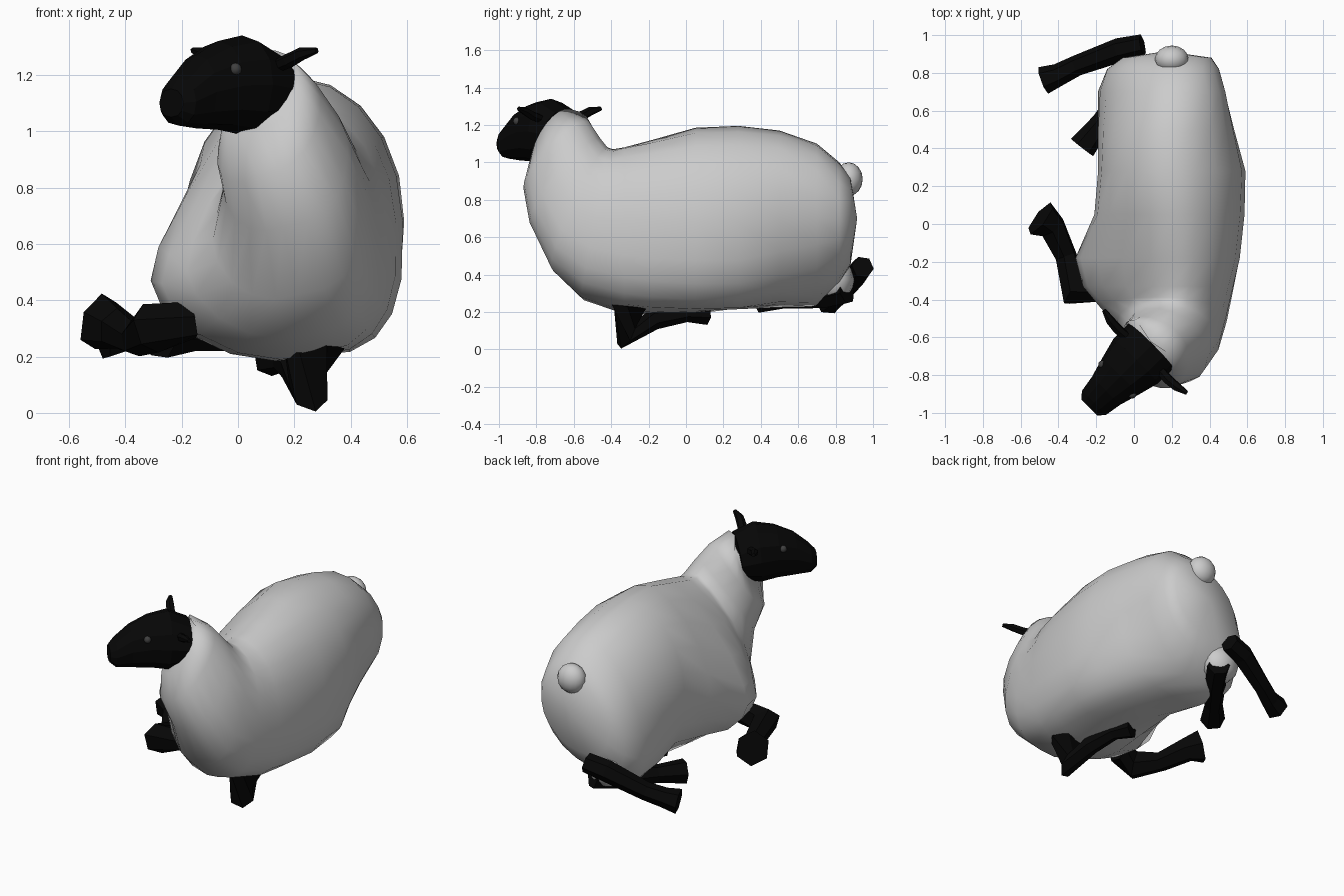
import bpy, bmesh
from math import sin, cos, pi
from mathutils import Vector as V

black = bpy.data.materials.new("black")
black.diffuse_color = (0.002, 0.002, 0.002, 1)
dark = bpy.data.materials.new("dark_grey")
dark.diffuse_color = (0.05, 0.05, 0.05, 1)


def skin(name, rings, mat=None, smooth=False, tip=None):
    """Bridge rings of points into one closed tube."""
    bm = bmesh.new()
    vs = [[bm.verts.new(p) for p in r] for r in rings]
    n = len(vs[0])
    for a, b in zip(vs, vs[1:]):
        for i in range(n):
            j = (i + 1) % n
            bm.faces.new((a[i], a[j], b[j], b[i]))
    if tip:
        t = bm.verts.new(tip)
        for i in range(n):
            bm.faces.new((t, vs[0][(i + 1) % n], vs[0][i]))
    else:
        bm.faces.new(vs[0])
    bm.faces.new(vs[-1])
    bmesh.ops.recalc_face_normals(bm, faces=bm.faces)
    me = bpy.data.meshes.new(name)
    bm.to_mesh(me)
    bm.free()
    if mat:
        me.materials.append(mat)
    for p in me.polygons:
        p.use_smooth = smooth
    ob = bpy.data.objects.new(name, me)
    bpy.context.collection.objects.link(ob)
    return ob


def section(T, R, B, L, n, ex):
    """Superellipse through top, right, bottom, left; one exponent per quadrant
    (top right, top left, bottom left, bottom right)."""
    T, R, B, L = map(V, (T, R, B, L))
    c = (T + B) / 2
    out = []
    for i in range(n):
        a = 2 * pi * i / n
        ca, sa = cos(a), sin(a)
        e = 2 / ex[min(int(4 * i / n), 3)]
        out.append(c + abs(ca) ** e * ((R if ca >= 0 else L) - c)
                   + abs(sa) ** e * ((T if sa >= 0 else B) - c))
    return out


def tube(name, path, sides=6, flat=1.0):
    """Faceted limb; path entries are x, y, z, radius."""
    pts = [V(p[:3]) for p in path]
    rings = []
    for i, p in enumerate(pts):
        t = (pts[min(i + 1, len(pts) - 1)] - pts[max(i - 1, 0)]).normalized()
        u = t.cross(V((0.3, 0.2, 1))).normalized()
        w = u.cross(t)
        r = path[i][3]
        rings.append([p + r * (cos(2 * pi * k / sides) * u + flat * sin(2 * pi * k / sides) * w)
                      for k in range(sides)])
    return skin(name, rings, black)


def ball(name, loc, scale, mat=None, seg=16):
    bpy.ops.mesh.primitive_uv_sphere_add(segments=seg, ring_count=seg // 2, location=loc)
    ob = bpy.context.object
    ob.name = name
    ob.scale = scale
    bpy.ops.object.shade_smooth()
    if mat:
        ob.data.materials.append(mat)


# Woolly body: straight barrel sections
# y / top x, z / bottom x, z / left x, z / right x, z / left up, left low, right low exponents
barrel = [(0.88, 0.19, 0.92, 0.15, 0.46, -0.06, 0.64, 0.41, 0.72, 2.1, 2.2, 2.1),
          (0.82, 0.19, 1.00, 0.11, 0.36, -0.14, 0.60, 0.45, 0.70, 2.1, 2.3, 2.1),
          (0.70, 0.19, 1.10, 0.07, 0.25, -0.18, 0.58, 0.48, 0.70, 2.1, 2.5, 2.1),
          (0.50, 0.19, 1.17, 0.12, 0.24, -0.19, 0.62, 0.53, 0.69, 2.1, 2.5, 2.3),
          (0.28, 0.20, 1.195, 0.20, 0.215, -0.19, 0.66, 0.59, 0.68, 2.1, 2.3, 2.7),
          (0.05, 0.21, 1.185, 0.25, 0.205, -0.21, 0.58, 0.585, 0.68, 1.9, 2.1, 2.7),
          (-0.18, 0.21, 1.12, 0.26, 0.20, -0.31, 0.47, 0.56, 0.68, 1.6, 1.6, 2.7),
          (-0.33, 0.20, 1.08, 0.27, 0.205, -0.27, 0.46, 0.525, 0.69, 1.5, 1.6, 2.7)]
rings = [section((xt, y, zt), (xr, y, zr), (xb, y, zb), (xl, y, zl), 20, (2.1, up, low, lr))
         for y, xt, zt, xb, zb, xl, zl, xr, zr, up, low, lr in barrel]
# chest and neck sections, tilting up and turning toward the head (T, R, B, L, exponents)
for q, up, low in [
        (((0.20, -0.39, 1.07), (0.49, -0.48, 0.70), (0.26, -0.56, 0.28), (-0.18, -0.44, 0.50)), 1.6, 1.6),
        (((0.20, -0.42, 1.08), (0.455, -0.61, 0.77), (0.21, -0.71, 0.42), (-0.09, -0.51, 0.61)), 1.8, 1.7),
        (((0.19, -0.46, 1.13), (0.39, -0.70, 0.92), (0.16, -0.82, 0.66), (-0.05, -0.56, 0.80)), 1.9, 1.8),
        (((0.15, -0.52, 1.22), (0.29, -0.75, 1.06), (0.07, -0.85, 0.84), (-0.07, -0.58, 0.94)), 2.0, 2.0),
        (((0.085, -0.62, 1.285), (0.21, -0.78, 1.16), (0.01, -0.79, 0.98), (-0.04, -0.53, 1.11)), 2.1, 2.3)]:
    rings.append(section(*q, 20, (2.0, up, low, 2.5)))
skin("woolly_body", rings, smooth=True, tip=(0.17, 0.915, 0.70))

# Haunch tuft and tail
ball("haunch", (0.0, 0.80, 0.37), (0.12, 0.10, 0.12), seg=12)
ball("tail", (0.20, 0.87, 0.91), (0.09, 0.075, 0.09))


# Head frame: forward is diagonal, side is to the animal's left
def head_pt(d, s, z):
    k = 0.7071
    return V((0.085 + k * (s - d), -0.65 - k * (s + d), z))


head = []
for d, hw, zt, zb, lean in [(-0.02, 0.168, 1.28, 1.02, 0.03), (0.10, 0.166, 1.34, 0.99, 0.02),
                            (0.22, 0.137, 1.32, 1.005, 0), (0.33, 0.105, 1.27, 1.01, 0),
                            (0.42, 0.09, 1.19, 1.02, 0), (0.455, 0.06, 1.15, 1.05, 0)]:
    zm = (zt + zb) / 2
    head.append(section(head_pt(d, 0, zt), head_pt(d + lean / 2, hw, zm),
                        head_pt(d + lean, 0, zb), head_pt(d + lean / 2, -hw, zm),
                        12, (2.1, 2.1, 2.3, 2.3)))
skin("head", head, black)

# Ears and eyes on both sides of the head
for s, side in ((1, "left"), (-1, "right")):
    path = [(0.05, 0.12, 1.23, 0.025), (0.055, 0.19, 1.25, 0.028),
            (0.05, 0.25, 1.275, 0.025), (0.035, 0.31, 1.287, 0.012)]
    tube(side + "_ear", [(*head_pt(d, o * s, z), r) for d, o, z, r in path], 6, 0.9)
    ball(side + "_eye", head_pt(0.245, 0.112 * s, 1.22), (0.022,) * 3, dark, 12)

# Folded legs
tube("right_front_leg", [(-0.16, -0.34, 0.33, 0.07), (-0.31, -0.36, 0.30, 0.09),
                         (-0.36, -0.17, 0.26, 0.06), (-0.43, -0.02, 0.30, 0.075),
                         (-0.495, 0.03, 0.325, 0.105)])
tube("left_front_leg", [(0.27, -0.30, 0.24, 0.11), (0.25, -0.32, 0.07, 0.075),
                        (0.20, -0.17, 0.16, 0.055), (0.16, 0.0, 0.19, 0.045),
                        (0.11, 0.11, 0.19, 0.06)])
tube("right_hind_leg", [(0.045, 0.945, 0.44, 0.06), (-0.08, 0.92, 0.41, 0.065),
                        (-0.30, 0.84, 0.31, 0.055), (-0.40, 0.79, 0.275, 0.06),
                        (-0.48, 0.76, 0.26, 0.075)])
tube("left_hind_leg", [(0.06, 0.86, 0.31, 0.07), (-0.02, 0.74, 0.28, 0.065),
                       (-0.17, 0.54, 0.27, 0.055), (-0.275, 0.405, 0.265, 0.075)])
